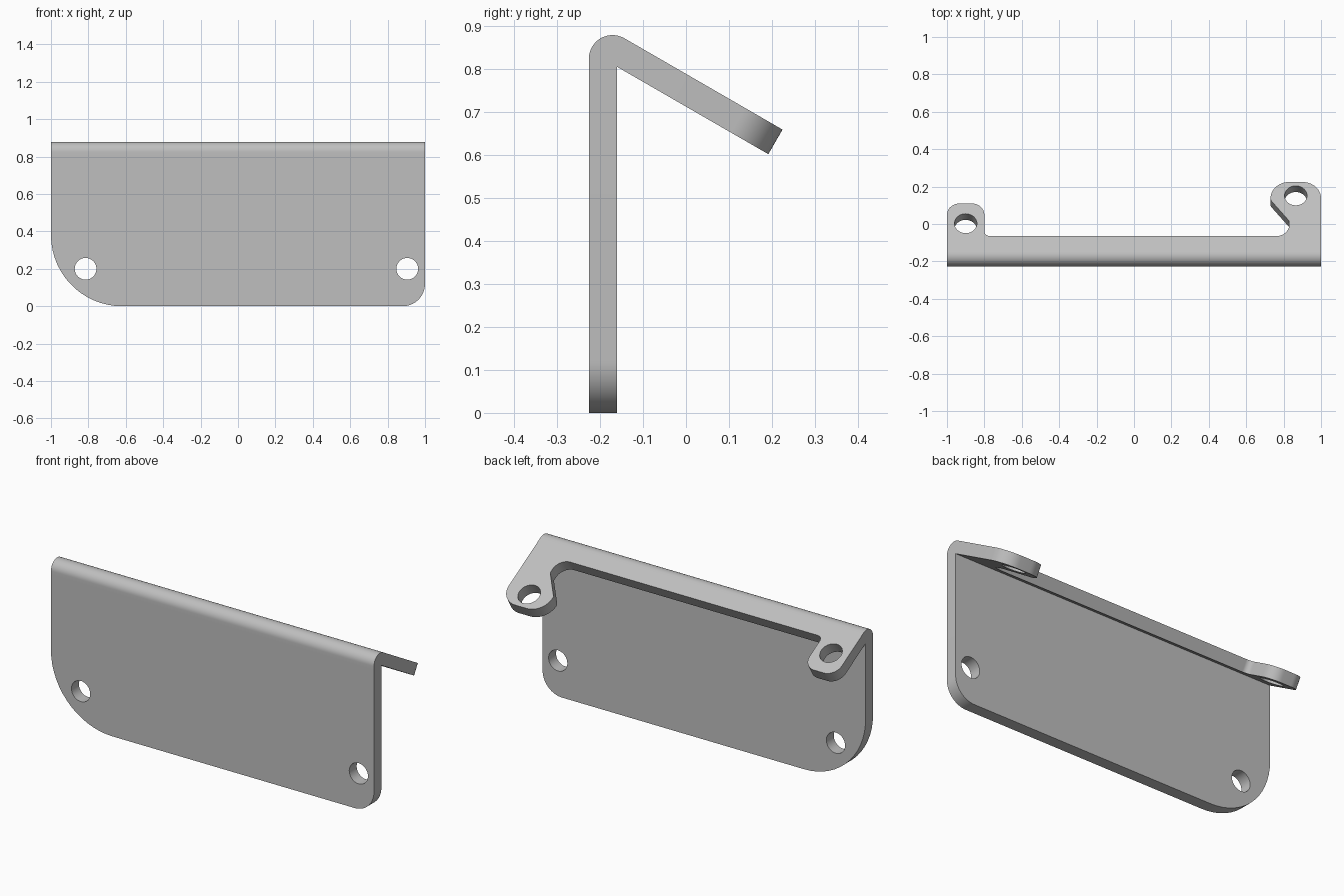
import bpy, bmesh, math
from mathutils import Matrix, Vector

if "Cube" in bpy.data.objects:
    bpy.data.objects.remove(bpy.data.objects["Cube"], do_unlink=True)

THICK = 0.066
INNER_Y, INNER_Z = -0.16, 0.805      # inside line of the fold
SLOPE = math.radians(30)             # fall of the flange
BEND_R = 0.055


def rounded(corners):
    """Outline from (x, y, radius) corners, each rounded with a tangent arc."""
    out = []
    for i, (x, y, r) in enumerate(corners):
        p = Vector((x, y))
        if r == 0:
            out.append(p)
            continue
        a = (Vector(corners[i - 1][:2]) - p).normalized()
        b = (Vector(corners[(i + 1) % len(corners)][:2]) - p).normalized()
        half = a.angle(b) / 2
        centre = p + (a + b).normalized() * r / math.sin(half)
        start = p + a * r / math.tan(half) - centre
        end = p + b * r / math.tan(half) - centre
        sweep = math.atan2(start.cross(end), start.dot(end))
        steps = max(3, math.ceil(abs(sweep) / math.radians(6)))
        for k in range(steps + 1):
            out.append(centre + Matrix.Rotation(sweep * k / steps, 2) @ start)
    return out


def circle(x, y, r, n=48):
    return [Vector((x + r * math.cos(math.tau * k / n),
                    y + r * math.sin(math.tau * k / n))) for k in range(n)]


def add_slab(bm, loops, matrix, seam):
    """Pierced sheet, left open along the fold where local y equals seam."""
    verts, edges = [], []
    for loop in loops:
        ring = [bm.verts.new((p.x, p.y, 0)) for p in loop]
        edges += [bm.edges.new((v, ring[i - 1])) for i, v in enumerate(ring)]
        verts += ring
    filled = bmesh.ops.triangle_fill(bm, use_beauty=True, edges=edges)
    faces = [g for g in filled["geom"] if isinstance(g, bmesh.types.BMFace)]
    ext = bmesh.ops.extrude_face_region(bm, geom=faces, use_keep_orig=True)["geom"]
    top = [g for g in ext if isinstance(g, bmesh.types.BMVert)]
    bmesh.ops.translate(bm, verts=top, vec=(0, 0, THICK))
    verts += top
    touching = {f for v in verts for f in v.link_faces}
    open_end = [f for f in touching if all(abs(v.co.y - seam) < 1e-5 for v in f.verts)]
    bmesh.ops.delete(bm, geom=open_end, context='FACES_ONLY')
    bmesh.ops.transform(bm, matrix=matrix, verts=verts)


bm = bmesh.new()

# Upright plate with two rounded lower corners and two holes
plate = rounded([(-1, INNER_Z, 0), (-1, 0, 0.38), (1, 0, 0.12), (1, INNER_Z, 0)])
upright = Matrix(((1, 0, 0, 0), (0, 0, -1, INNER_Y), (0, 1, 0, 0), (0, 0, 0, 1)))
add_slab(bm, [plate, circle(-0.815, 0.2, 0.058), circle(0.905, 0.2, 0.058)],
         upright, INNER_Z)

# Sloping flange: narrow strip, short square tab and long hooked tab
flange = rounded([
    (-1, 0, 0), (1, 0, 0),
    (1, 0.406, 0.1), (0.73, 0.406, 0.1), (0.73, 0.295, 0.03),
    (0.83, 0.165, 0.02), (0.83, 0.072, 0.07),
    (-0.8, 0.072, 0.03), (-0.8, 0.274, 0.07), (-1, 0.274, 0.07)])
slope = Matrix.Translation((0, INNER_Y, INNER_Z)) @ Matrix.Rotation(-SLOPE, 4, 'X')
add_slab(bm, [flange, circle(-0.9, 0.15, 0.06), circle(0.865, 0.322, 0.06)],
         slope, 0)

# Rounded fold joining plate and flange
arc_y = INNER_Y - THICK + BEND_R
rise = (THICK - BEND_R) / math.tan((math.pi - SLOPE) / 4 + SLOPE / 2)
out_end = slope @ Vector((0, 0, THICK))
# centre of the fold lies BEND_R inside both outer faces
normal = Vector((math.sin(SLOPE), math.cos(SLOPE)))
arc_z = out_end.z - (BEND_R + (arc_y - out_end.y) * normal.x) / normal.y
fold = [(INNER_Y, INNER_Z), (INNER_Y - THICK, INNER_Z)]
for k in range(17):
    a = math.pi - k / 16 * (math.pi / 2 + SLOPE)
    fold.append((arc_y + BEND_R * math.cos(a), arc_z + BEND_R * math.sin(a)))
fold.append((out_end.y, out_end.z))
ends = [[bm.verts.new((x, y, z)) for y, z in fold] for x in (-1, 1)]
for end in ends:
    bm.faces.new(end)
for i in range(1, len(fold) - 1):
    bm.faces.new((ends[0][i], ends[0][i + 1], ends[1][i + 1], ends[1][i]))

bmesh.ops.remove_doubles(bm, verts=bm.verts, dist=1e-4)
bmesh.ops.recalc_face_normals(bm, faces=bm.faces)

mesh = bpy.data.meshes.new("folded_bracket")
bm.to_mesh(mesh)
bm.free()
bracket = bpy.data.objects.new("folded_bracket", mesh)
bpy.context.collection.objects.link(bracket)

# Plain grey metal
grey = bpy.data.materials.new("plain_grey")
grey.use_nodes = True
grey.diffuse_color = (0.52, 0.52, 0.52, 1)
grey.node_tree.nodes["Principled BSDF"].inputs["Base Color"].default_value = (0.52, 0.52, 0.52, 1)
mesh.materials.append(grey)

bpy.ops.object.select_all(action='DESELECT')
bracket.select_set(True)
bpy.context.view_layer.objects.active = bracket
bpy.ops.object.shade_smooth_by_angle(angle=math.radians(30))
